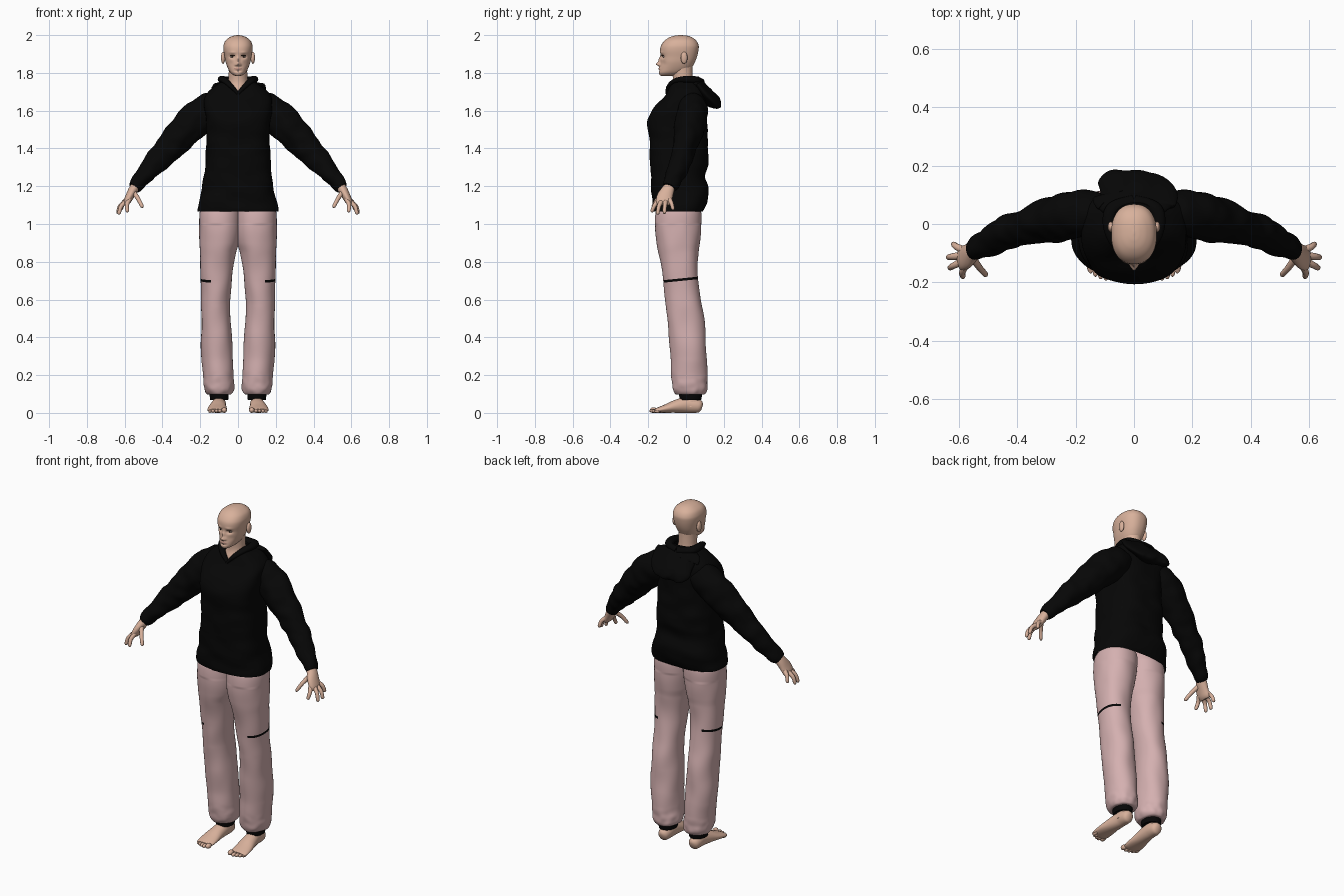
import bpy, bmesh, math
from mathutils import Vector, noise


def material(name, rgb):
    m = bpy.data.materials.new(name)
    m.diffuse_color = (*rgb, 1)
    return m


SKIN = material("skin", (0.69, 0.44, 0.33))
LIP = material("lips", (0.52, 0.29, 0.23))
BLACK = material("black cloth", (0.002, 0.002, 0.002))
PINK = material("pink cloth", (0.66, 0.435, 0.435))
WHITE = material("eye white", (0.60, 0.50, 0.45))
DARK = material("dark lash", (0.03, 0.018, 0.012))


def finish(name, bm, mats, mirror):
    bmesh.ops.recalc_face_normals(bm, faces=bm.faces)
    me = bpy.data.meshes.new(name)
    bm.to_mesh(me)
    bm.free()
    for m in mats:
        me.materials.append(m)
    ob = bpy.data.objects.new(name, me)
    bpy.context.collection.objects.link(ob)
    bpy.ops.object.select_all(action='DESELECT')
    ob.select_set(True)
    bpy.context.view_layer.objects.active = ob
    bpy.ops.object.shade_smooth_by_angle(angle=math.radians(60))
    if mirror:
        mod = ob.modifiers.new("mirror", 'MIRROR')
        mod.use_mirror_merge = False
    return ob


def spline(rows, n):
    """Smooth rows, sampled evenly by distance."""
    u = [0.0]
    for p, q in zip(rows, rows[1:]):
        u.append(u[-1] + max(1e-4, math.dist(p, q)))
    last = len(rows) - 1

    def slope(i, k):
        a, b = max(i - 1, 0), min(i + 1, last)
        return (rows[b][k] - rows[a][k]) / (u[b] - u[a])

    out = []
    for j in range(n + 1):
        s = u[-1] * j / n
        i = max(k for k in range(last) if u[k] <= s + 1e-9)
        h = u[i + 1] - u[i]
        t = (s - u[i]) / h
        c = (2*t**3 - 3*t*t + 1, (t**3 - 2*t*t + t) * h, 3*t*t - 2*t**3, (t**3 - t*t) * h)
        out.append([c[0]*rows[i][k] + c[1]*slope(i, k) + c[2]*rows[i+1][k] + c[3]*slope(i+1, k)
                    for k in range(len(rows[0]))])
    return out


def sweep(name, rows, mats, seg=24, n=24, flat=False, ref=(0, 1, 0), power=2.0,
          bump=None, rule=None, caps=True, mirror=False, edit=None):
    """Skin oval rings (x, y, z, half width, half depth) along a path."""
    pts = spline(rows, n)
    bm = bmesh.new()
    rings = []
    for j, (x, y, z, a, b) in enumerate(pts):
        side, other = Vector((1, 0, 0)), Vector((0, 1, 0))
        if not flat:
            t = (Vector(pts[min(j+1, n)][:3]) - Vector(pts[max(j-1, 0)][:3])).normalized()
            r = Vector(ref)
            side = (r - t * r.dot(t)).normalized()
            other = t.cross(side)
        ring = []
        for k in range(seg):
            ang = math.tau * k / seg
            c, s = math.cos(ang), math.sin(ang)
            d = (side * math.copysign(abs(c) ** (2 / power), c) * max(a, .0005)
                 + other * math.copysign(abs(s) ** (2 / power), s) * max(b, .0005))
            co = Vector((x, y, z)) + d
            ring.append(bm.verts.new(bump(co, d.normalized()) if bump else co))
        rings.append(ring)
    for p, q in zip(rings, rings[1:]):
        for k in range(seg):
            bm.faces.new((p[k], p[k-1], q[k-1], q[k]))
    if caps:
        bm.faces.new(rings[0])
        bm.faces.new(rings[-1])
    if edit:
        edit(bm)
    if rule:
        for f in bm.faces:
            f.material_index = rule(f.calc_center_median())
    return finish(name, bm, mats, mirror)


def levels(rows):
    """(z, x0, x1, y0, y1) -> ring rows for a flat sweep."""
    return [((a+b)/2, (c+d)/2, z, (b-a)/2, (d-c)/2) for z, a, b, c, d in rows]


def ball(name, loc, size, mat, mirror=True):
    bm = bmesh.new()
    bmesh.ops.create_uvsphere(bm, u_segments=20, v_segments=12, radius=1)
    for v in bm.verts:
        v.co = Vector(loc) + Vector(v.co[i] * size[i] for i in range(3))
    return finish(name, bm, [mat], mirror)


def wrinkle(amp, fx, fz):
    def f(co, d):
        return co + d * amp * noise.noise(Vector((co.x*fx, co.y*fx, co.z*fz)))
    return f


# Head: oval levels, with the face pushed in and out by soft bumps
FACE = [(0, 1.846, .011, .010, -.021), (0, 1.868, .008, .018, -.011),
        (.03, 1.886, .014, .010, .011), (.03, 1.908, .018, .007, -.003),
        (.012, 1.842, .006, .006, -.006), (0, 1.823, .018, .007, -.006),
        (0, 1.810, .016, .004, .003), (.04, 1.85, .016, .018, .004)]


def face(co, d):
    if co.y < -.04:
        for x, z, sx, sz, dy in FACE:
            co.y += dy * math.exp(-((abs(co.x)-x)/sx)**2 - ((co.z-z)/sz)**2)
    return co


def face_colour(c):
    if c.y < -.08 and abs(c.x) < .021 and abs(c.z - 1.823) < .0065 - .15*abs(c.x):
        return 1
    if c.y < -.06 and .017 < abs(c.x) < .043 and abs(c.z - 1.8935) < .0022:
        return 2
    return 0


head = [(1.783, .010, -.13, -.07), (1.788, .024, -.138, -.045), (1.802, .041, -.143, -.005),
        (1.825, .054, -.139, .028), (1.855, .065, -.136, .046), (1.885, .071, -.134, .058),
        (1.92, .077, -.137, .066), (1.945, .077, -.132, .067), (1.97, .067, -.114, .055),
        (1.988, .045, -.088, .032), (1.997, .022, -.06, .005), (2.0, .003, -.035, -.025)]
sweep("head", levels([(z, -w, w, a, b) for z, w, a, b in head]), [SKIN, LIP, DARK],
      seg=112, n=130, flat=True, power=2.3, bump=face, rule=face_colour)
sweep("neck", levels([(1.64, -.085, .085, -.085, .06), (1.70, -.068, .068, -.086, .05),
                      (1.75, -.052, .052, -.07, .038), (1.80, -.049, .049, -.072, .035),
                      (1.85, -.05, .05, -.08, .035)]), [SKIN], seg=32, flat=True)
ball("ear", (.079, -.010, 1.88), (.011, .018, .032), SKIN)
ball("eye", (.03, -.1105, 1.886), (.013, .012, .006), WHITE)
ball("iris", (.03, -.118, 1.886), (.006, .006, .0055), DARK)

# Hooded top: body with a V cut out of the neckline
V_Z, V_SLOPE = 1.69, 1.15


def cut_v(bm):
    for s in (1, -1):
        bmesh.ops.bisect_plane(bm, geom=bm.verts[:] + bm.edges[:] + bm.faces[:],
                               plane_co=(0, 0, V_Z), plane_no=(-s * V_SLOPE, 0, 1))
    gone = [f for f in bm.faces if (c := f.calc_center_median()).y < 0
            and c.z > V_Z + V_SLOPE * abs(c.x)]
    bmesh.ops.delete(bm, geom=gone, context='FACES')


body = [(1.066, .213, -.170, .09), (1.08, .213, -.174, .098), (1.12, .204, -.178, .112),
        (1.18, .19, -.182, .121), (1.245, .18, -.185, .102), (1.32, .174, -.188, .116),
        (1.45, .166, -.194, .114), (1.55, .17, -.2, .111), (1.61, .18, -.172, .111),
        (1.67, .178, -.118, .107), (1.715, .140, -.092, .10), (1.755, .092, -.072, .085),
        (1.78, .072, -.055, .07)]
sweep("hoodie_body", levels([(z, -w, w, a, b) for z, w, a, b in body]), [BLACK], seg=96, n=100,
      flat=True, power=2.75, bump=wrinkle(.008, 9, 14), caps=False, edit=cut_v)
sweep("sleeve", [(.10, .03, 1.61, .07, .08), (.18, .035, 1.588, .085, .092),
                 (.26, .02, 1.515, .08, .088), (.34, 0, 1.43, .066, .079),
                 (.43, -.03, 1.33, .054, .060), (.51, -.07, 1.24, .047, .046),
                 (.538, -.086, 1.208, .042, .040), (.552, -.093, 1.193, .034, .034)],
      [BLACK], seg=40, n=60, bump=wrinkle(.012, 14, 16), mirror=True)

# Hood: collar roll round the neck and the pouch hanging off-centre behind
sweep("collar", [(0, -.098, 1.69, .008, .012), (.035, -.088, 1.728, .012, .016),
                 (.068, -.055, 1.758, .014, .02), (.085, 0, 1.766, .018, .022),
                 (.072, .05, 1.762, .02, .025), (0, .075, 1.752, .02, .025)],
      [BLACK], ref=(0, 0, 1), n=32, seg=16, mirror=True)
sweep("hood", [(0, .03, 1.745, .09, .015), (0, .065, 1.735, .135, .026),
               (.002, .095, 1.70, .148, .034), (-.028, .125, 1.668, .115, .038),
               (-.055, .152, 1.643, .078, .034), (-.066, .172, 1.627, .042, .022),
               (-.068, .184, 1.618, .012, .008)],
      [BLACK], ref=(1, 0, 0), seg=40, n=36, power=1.8, bump=wrinkle(.014, 14, 14))

# Trousers: two full-height legs meeting in a centre crease, with a side pocket slit
wr = wrinkle(.007, 10, 7)


def leg_shape(co, d):
    co = wr(co, d) if co.z < 1 else co
    if co.z < .22:  # gathers above the elastic
        co += d * .006 * noise.noise(co * 28) * (1 - co.z / .22) * 2
    co.z += .1 * co.y * math.exp(-((co.z - .71) / .12) ** 2)
    return co


sweep("trouser_leg", levels([
    (1.13, -.0, .165, -.12, .05), (1.09, -.01, .190, -.148, .07), (1.06, -.014, .203, -.161, .081),
    (.98, -.012, .205, -.165, .08),
    (.90, -.002, .204, -.156, .075), (.85, .012, .202, -.148, .07), (.70, .035, .199, -.12, .065),
    (.50, .04, .194, -.10, .095), (.30, .027, .192, -.083, .11), (.18, .022, .186, -.075, .112),
    (.125, .02, .178, -.07, .11), (.10, .032, .165, -.058, .1), (.096, .05, .15, -.035, .08)]),
    [PINK, BLACK], seg=64, n=160, flat=True, power=2.15, bump=leg_shape, mirror=True,
    rule=lambda c: int(abs(c.z - .1*c.y - .71) < .0062 and c.x > .145))
sweep("ankle_cuff", levels([(.068, .052, .147, -.032, .08), (.09, .05, .15, -.036, .084),
                            (.125, .05, .15, -.036, .084)]),
      [BLACK], seg=32, n=8, flat=True, mirror=True)

# Feet
sweep("ankle", levels([(.03, .066, .136, -.03, .076), (.07, .068, .132, -.018, .072),
                       (.11, .068, .132, -.01, .068)]),
      [SKIN], flat=True, n=10, mirror=True)
sweep("foot", [(.1, .086, .03, .012, .015), (.1, .076, .033, .028, .031), (.1, .05, .038, .035, .038),
               (.1, .01, .043, .037, .043), (.105, -.05, .035, .043, .035),
               (.109, -.10, .024, .050, .024), (.111, -.145, .015, .051, .015),
               (.111, -.163, .012, .046, .010)],
      [SKIN], ref=(1, 0, 0), n=28, mirror=True,
      bump=lambda co, d: Vector((co.x, co.y, max(co.z, 0))))
for i in range(5):
    r = (.0145, .0105, .010, .0095, .009)[i]
    x, y = (.073, .096, .114, .132, .148)[i], (-.172, -.174, -.169, -.161, -.150)[i]
    ball(f"toe_{i+1}", (x, y, r), (r, .02, r), SKIN)

# Hands: palm, then spread fingers with a slight bend
sweep("palm", [(.53, -.08, 1.22, .026, .024), (.555, -.096, 1.18, .034, .025),
               (.574, -.112, 1.145, .042, .022), (.590, -.118, 1.115, .041, .018),
               (.597, -.119, 1.103, .034, .011)], [SKIN], n=16, mirror=True)
FINGERS = {
    "thumb": ((.553, -.115, 1.17), (.527, -.152, 1.13), (.507, -.174, 1.092)),
    "index_finger": ((.577, -.142, 1.128), (.588, -.165, 1.10), (.586, -.180, 1.068)),
    "middle_finger": ((.588, -.128, 1.122), (.618, -.143, 1.095), (.630, -.150, 1.056)),
    "ring_finger": ((.591, -.108, 1.122), (.624, -.112, 1.095), (.636, -.114, 1.06)),
    "little_finger": ((.587, -.088, 1.13), (.609, -.077, 1.11), (.618, -.069, 1.08))}
for name, (p, q, t) in FINGERS.items():
    end = Vector(t) + (Vector(t) - Vector(q)).normalized() * .006
    sweep(name, [(*p, .014, .013), (*q, .011, .011), (*t, .009, .009), (*end, .004, .004)],
          [SKIN], seg=12, n=12, mirror=True)
